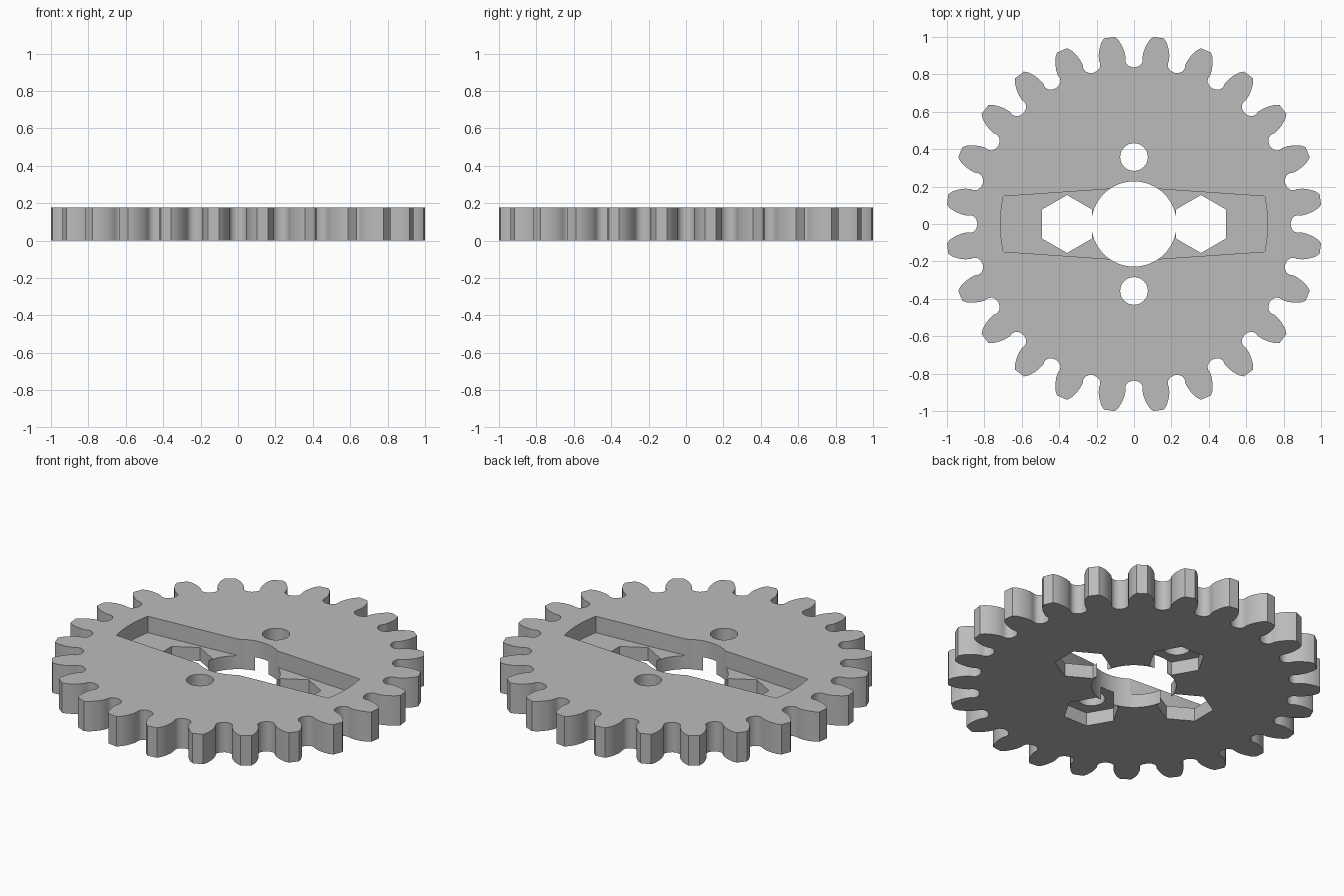
import bpy, bmesh, math
from mathutils import Vector, Matrix

cube = bpy.data.objects.get("Cube")
if cube:
    bpy.data.objects.remove(cube, do_unlink=True)

TEETH = 24
THICK = 0.178
FLOOR = 0.08      # slot floor and nut pocket height
BOLT = 0.358      # distance of the bolt holes from the centre

grey = bpy.data.materials.new("plain_grey")
grey.use_nodes = True
colour = (0.5, 0.5, 0.5, 1)
grey.diffuse_color = colour
grey.node_tree.nodes["Principled BSDF"].inputs["Base Color"].default_value = colour


def prism(name, outline, z0, z1):
    """Upright prism from a counter-clockwise outline."""
    bm = bmesh.new()
    base = bm.faces.new([bm.verts.new((x, y, z0)) for x, y in outline])
    top = bmesh.ops.extrude_face_region(bm, geom=[base])["geom"]
    verts = [v for v in top if isinstance(v, bmesh.types.BMVert)]
    bmesh.ops.translate(bm, vec=(0, 0, z1 - z0), verts=verts)
    bmesh.ops.recalc_face_normals(bm, faces=bm.faces)
    mesh = bpy.data.meshes.new(name)
    bm.to_mesh(mesh)
    bm.free()
    mesh.materials.append(grey)
    obj = bpy.data.objects.new(name, mesh)
    bpy.context.collection.objects.link(obj)
    return obj


def ring(radius, sides, cx=0, cy=0, turn=0):
    step = math.tau / sides
    return [(cx + radius * math.cos(turn + i * step),
             cy + radius * math.sin(turn + i * step)) for i in range(sides)]


# Gear outline: one tooth gap (distance out, half width), repeated around
gap = [(1.0, 0.102), (0.98, 0.081), (0.95, 0.063), (0.92, 0.051), (0.893, 0.045),
       (0.875, 0.047), (0.856, 0.041), (0.842, 0.023), (0.837, 0)]
gap_points = [(r, -w) for r, w in gap] + [(r, w) for r, w in gap[-2::-1]]
outline = []
for i in range(TEETH):
    rot = Matrix.Rotation(i * math.tau / TEETH, 2)
    outline += [tuple(rot @ Vector(p)) for p in gap_points]
gear = prism("gear_wheel", outline, 0, THICK)

# Tapered slot with bowed ends, cut from the top
half = math.atan2(0.148, 0.698)
arc = [(0.714 * math.cos(a), 0.714 * math.sin(a))
       for a in (half * (i / 4 - 1) for i in range(9))]
slot = arc + [(0, 0.196)] + [(-x, -y) for x, y in arc] + [(0, -0.196)]
cutters = [prism("slot_cutter", slot, FLOOR, THICK + 0.1)]

# Four hexagonal nut pockets from below, each with a flat towards the centre
for i in range(4):
    a = i * math.pi / 2
    cx, cy = BOLT * math.cos(a), BOLT * math.sin(a)
    depth = FLOOR + 0.02 if i % 2 == 0 else FLOOR
    cutters.append(prism("hex_cutter", ring(0.155, 6, cx, cy, a + math.pi / 6), -0.1, depth))

# Shaft hole and the two round bolt holes
cutters.append(prism("shaft_cutter", ring(0.228, 64), -0.1, THICK + 0.1))
for side in (-1, 1):
    cutters.append(prism("bolt_cutter", ring(0.074, 32, 0, side * BOLT), 0.04, THICK + 0.1))

for cutter in cutters:
    cutter.hide_render = True
    mod = gear.modifiers.new(cutter.name, 'BOOLEAN')
    mod.operation = 'DIFFERENCE'
    mod.solver = 'EXACT'
    mod.object = cutter

# Bake the cuts and drop the cutters
bpy.context.view_layer.update()
graph = bpy.context.evaluated_depsgraph_get()
baked = bpy.data.meshes.new_from_object(gear.evaluated_get(graph))
gear.modifiers.clear()
gear.data = baked
for cutter in cutters:
    bpy.data.objects.remove(cutter, do_unlink=True)

# Smooth curved walls, crisp edges
for obj in bpy.context.selected_objects:
    obj.select_set(False)
gear.select_set(True)
bpy.context.view_layer.objects.active = gear
bpy.ops.object.shade_smooth_by_angle(angle=math.radians(35))
